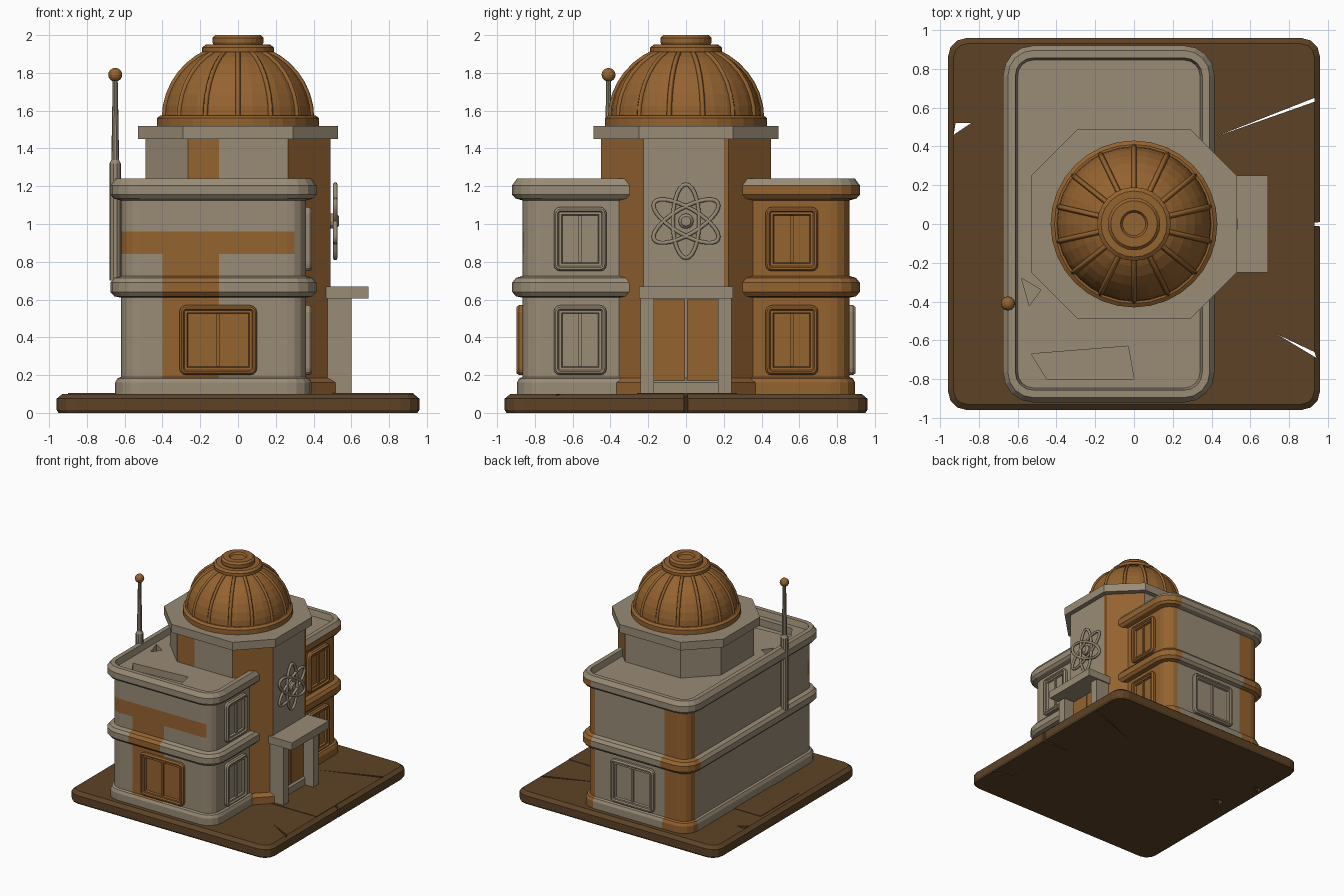
import bpy, bmesh, math
from mathutils import Matrix, Vector

if "Cube" in bpy.data.objects:
    bpy.data.objects.remove(bpy.data.objects["Cube"])


def material(name, rgb):
    m = bpy.data.materials.new(name)
    m.diffuse_color = (*rgb, 1)
    m.use_nodes = True
    m.node_tree.nodes["Principled BSDF"].inputs["Base Color"].default_value = m.diffuse_color
    return m


STONE = material("weathered_stone", (0.32, 0.26, 0.18))
RUST = material("rust", (0.30, 0.125, 0.03))
EARTH = material("dark_paving", (0.11, 0.055, 0.02))


def finish(name, bm, mat):
    bmesh.ops.recalc_face_normals(bm, faces=bm.faces)
    me = bpy.data.meshes.new(name)
    bm.to_mesh(me)
    bm.free()
    ob = bpy.data.objects.new(name, me)
    bpy.context.collection.objects.link(ob)
    me.materials.append(mat)
    return ob


def outline(hx, hy, r, seg):
    """Rectangle with chamfered (seg=1) or rounded corners."""
    pts = []
    for k, (sx, sy) in enumerate([(1, 1), (-1, 1), (-1, -1), (1, -1)]):
        for i in range(seg + 1):
            a = math.pi / 2 * (k + i / seg)
            pts.append((sx * (hx - r) + r * math.cos(a), sy * (hy - r) + r * math.sin(a)))
    return pts


def skin(name, rings, mat, matrix=Matrix()):
    bm = bmesh.new()
    loops = [[bm.verts.new(matrix @ Vector(p)) for p in ring] for ring in rings]
    n = len(loops[0])
    for a, b in zip(loops, loops[1:]):
        for i in range(n):
            bm.faces.new((a[i], a[(i + 1) % n], b[(i + 1) % n], b[i]))
    bm.faces.new(loops[0][::-1])
    bm.faces.new(loops[-1])
    return finish(name, bm, mat)


def stack(name, hx, hy, r, seg, profile, mat, matrix=Matrix()):
    """Loft the outline through (outward offset, height) steps."""
    grow = 1 if seg > 1 else 0.586
    rings = [[(x, y, z) for x, y in outline(hx + o, hy + o, max(r + o * grow, 0.002), seg)]
             for o, z in profile]
    return skin(name, rings, mat, matrix)


def lathe(name, profile, mat, n=32, at=(0, 0)):
    rings = [[(at[0] + r * math.cos(2 * math.pi * i / n), at[1] + r * math.sin(2 * math.pi * i / n), z)
              for i in range(n)] for r, z in profile]
    return skin(name, rings, mat)


def box(name, x, y, z, mat, matrix=Matrix()):
    rings = [[(x[0], y[0], h), (x[1], y[0], h), (x[1], y[1], h), (x[0], y[1], h)] for h in z]
    return skin(name, rings, mat, matrix)


def tube(name, pts, radius, mat, closed=False, res=0):
    cu = bpy.data.curves.new(name, 'CURVE')
    cu.dimensions = '3D'
    cu.bevel_depth, cu.bevel_resolution, cu.use_fill_caps = radius, res, True
    sp = cu.splines.new('POLY')
    sp.points.add(len(pts) - 1)
    for p, co in zip(sp.points, pts):
        p.co = (*co, 1)
    sp.use_cyclic_u = closed
    ob = bpy.data.objects.new(name, cu)
    bpy.context.collection.objects.link(ob)
    cu.materials.append(mat)
    bpy.ops.object.select_all(action='DESELECT')
    ob.select_set(True)
    bpy.context.view_layer.objects.active = ob
    bpy.ops.object.convert(target='MESH')


def breach(ob, polygons, z0, z1, mat):
    """Cut broken polygonal holes out of a slab."""
    for poly in polygons:
        cutter = skin("cutter", [[(x, y, z) for x, y in poly] for z in (z0, z1)], mat)
        m = ob.modifiers.new("breach", 'BOOLEAN')
        m.operation, m.object, m.solver = 'DIFFERENCE', cutter, 'EXACT'
        bpy.context.view_layer.objects.active = ob
        bpy.ops.object.modifier_apply(modifier=m.name)
        bpy.data.objects.remove(cutter)


def stain(ob, planes, test):
    """Split along planes and paint the faces that pass the test with rust."""
    ob.data.materials.append(RUST)
    slot = len(ob.data.materials) - 1
    bm = bmesh.new()
    bm.from_mesh(ob.data)
    for co, no in planes:
        bmesh.ops.bisect_plane(bm, geom=bm.verts[:] + bm.edges[:] + bm.faces[:], plane_co=co, plane_no=no)
    for f in bm.faces:
        if test(f.calc_center_median()):
            f.material_index = slot
    bm.to_mesh(ob.data)
    bm.free()


# Cracked ground slab
slab = stack("ground_slab", 0.96, 0.96, 0.10, 3, [(-0.01, 0), (0, 0.015), (0, 0.075), (-0.03, 0.1)], EARTH)
breach(slab, [[(0.42, 0.45), (0.93, 0.63), (0.93, 0.65)],
              [(0.68, -0.005), (0.97, -0.012), (0.97, 0.01)],
              [(0.74, -0.57), (0.94, -0.69), (0.93, -0.66)],
              [(-0.93, 0.46), (-0.84, 0.52), (-0.92, 0.52)],
              [(-0.82, 0.1), (-0.72, 0.15), (-0.8, 0.18)]], -0.1, 0.2, EARTH)
box("entrance_path", (0.5, 0.93), (-0.26, 0.27), (0.09, 0.104), EARTH)
box("rear_path", (-0.9, -0.6), (-0.26, 0.27), (0.09, 0.104), EARTH)

# Two-storey main block with plinth, belt course and parapet
place = Matrix.Translation((-0.13, 0, 0))
block = stack("main_block", 0.49, 0.865, 0.10, 4,
              [(0.03, 0.09), (0.03, 0.16), (0.018, 0.183), (0, 0.19), (0, 0.61), (0.035, 0.617),
               (0.055, 0.64), (0.055, 0.69), (0.035, 0.715), (0, 0.725), (0, 1.125), (0.038, 1.135),
               (0.055, 1.155), (0.055, 1.205), (0.03, 1.24), (-0.008, 1.24), (-0.02, 1.19)], STONE, place)
breach(block, [[(-0.53, -0.67), (-0.03, -0.63), (0, -0.80), (-0.45, -0.80)],
               [(-0.58, -0.28), (-0.48, -0.34), (-0.54, -0.42)]], 1.13, 1.3, STONE)
stain(block, [((0, 0.1, 0), (0, 1, 0)), ((-0.1, 0, 0), (1, 0, 0)), ((-0.4, 0, 0), (1, 0, 0)),
              ((0, 0, 0.84), (0, 0, 1)), ((0, 0, 0.96), (0, 0, 1))],
      lambda c: (c.y > 0.1 and c.x > 0.2 and c.z < 1.18)
      or (c.y < -0.5 and c.x < 0.3 and 0.84 < c.z < 0.96)
      or (c.y < -0.8 and -0.4 < c.x < -0.1 and 0.18 < c.z < 0.96)
      or (c.y > 0.7 and c.x < -0.4 and c.z < 1.12))

# Octagonal tower and cornice
tower = stack("tower", 0.49, 0.45, 0.225, 1,
              [(0.03, 0.09), (0.03, 0.16), (0.0, 0.185), (0, 1.46)], STONE)
stain(tower, [((0, 0.2, 0), (0, 1, 0)), ((-0.1, 0, 0), (1, 0, 0))],
      lambda c: (c.x > 0.2 and c.y > 0.2) or (c.y < -0.4 and c.x < -0.1) or (c.x > 0.3 and c.y < -0.25 and c.z < 1.5))
stack("tower_cornice", 0.53, 0.49, 0.24, 1, [(0, 1.45), (0, 1.52)], STONE)

# Dome, ribs and crown
lathe("dome_ring", [(0.43, 1.51), (0.43, 1.56), (0.41, 1.575)], RUST)
arc = [(0.40 * math.cos(a), 1.56 + 0.385 * math.sin(a)) for a in [math.radians(9.5 * i) for i in range(8)]]
lathe("dome", arc + [(0.13, 1.93)], RUST)
for i in range(14):
    t = 2 * math.pi * (i + 0.5) / 14
    tube("dome_rib", [(r * math.cos(t), r * math.sin(t), z) for r, z in arc], 0.014, RUST)
lathe("dome_crown", [(0.19, 1.91), (0.19, 1.935), (0.17, 1.95), (0.13, 1.95), (0.135, 1.96),
                     (0.135, 1.985), (0.12, 2.0), (0.07, 2.0), (0.06, 1.985)], RUST, 24)

# Antenna on the rear wall
mast = (-0.65, -0.41)
lathe("antenna", [(0.03, 0.7), (0.03, 1.32), (0.02, 1.34), (0.018, 1.5), (0.013, 1.77)], STONE, 10, mast)
lathe("antenna_ball", [(0.036 * math.sin(a) + 0.001, 1.79 - 0.036 * math.cos(a))
                       for a in [math.pi * i / 8 for i in range(9)]], RUST, 12, mast)


# Framed windows: local x is width, y is height, z points out of the wall
def window(at, right, out, w, h, mat):
    up = Vector((0, 0, 1))
    m = Matrix.Translation(at) @ Matrix((right, up, out)).transposed().to_4x4()
    stack("window_frame", w, h, 0.035, 3,
          [(0, -0.02), (0, 0.02), (-0.01, 0.032), (-0.02, 0.032), (-0.027, 0.02), (-0.04, 0.02), (-0.045, 0.004)],
          mat, m)
    box("window_mullion", (-0.01, 0.01), (0.045 - h, h - 0.045), (0, 0.018), mat, m)


X, Y = Vector((1, 0, 0)), Vector((0, 1, 0))
for s in (1, -1):
    for z, h in ((0.385, 0.185), (0.92, 0.17)):
        window((0.36, s * 0.56, z), Y, X, 0.14, h, RUST if s > 0 else STONE)
    window((-0.105, s * 0.865, 0.385), X * -s, Y * s, 0.205, 0.185, STONE if s > 0 else RUST)

# Entrance porch and double door
box("porch_canopy", (0.46, 0.69), (-0.25, 0.25), (0.605, 0.67), STONE)
for s in (1, -1):
    box("porch_pillar", (0.47, 0.60), sorted((s * 0.17, s * 0.24)), (0.09, 0.61), STONE)
    box("door_leaf", (0.47, 0.505), sorted((s * 0.004, s * 0.17)), (0.09, 0.6), RUST)

# Orbit ornament above the porch
for k in range(3):
    t = math.radians(90 + 60 * k)
    ring = []
    for i in range(28):
        a = 2 * math.pi * i / 28
        u, v = 0.195 * math.cos(a), 0.07 * math.sin(a)
        ring.append((0.515, u * math.cos(t) - v * math.sin(t), 1.015 + u * math.sin(t) + v * math.cos(t)))
    tube("orbit_ring", ring, 0.012, STONE, True, 1)
stack("orbit_core", 0.04, 0.04, 0.038, 3, [(0, 0.48), (0, 0.52), (-0.015, 0.535)], STONE,
      Matrix.Translation((0, 0, 1.015)) @ Matrix((Y, Vector((0, 0, 1)), X)).transposed().to_4x4())
